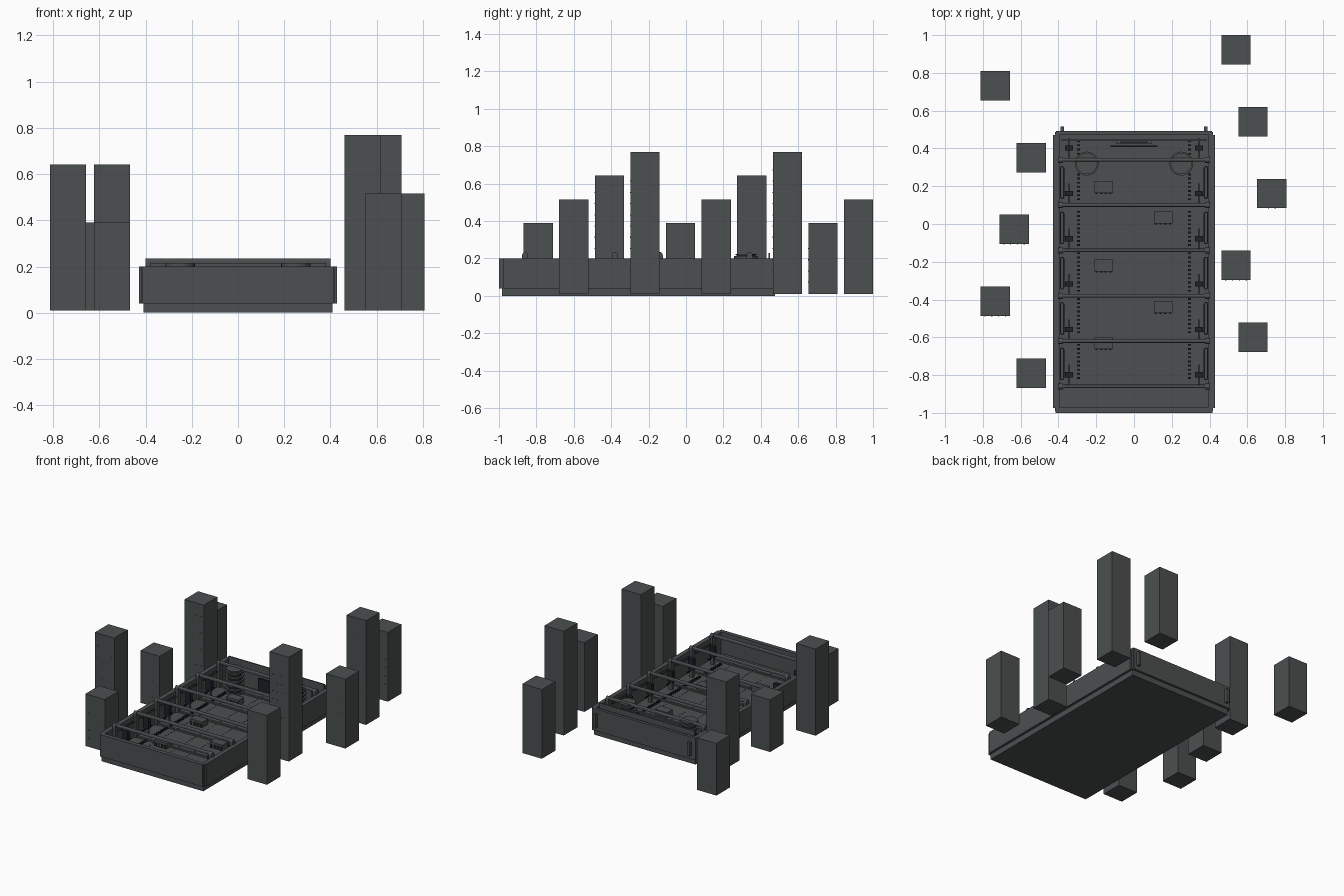
import bpy, bmesh, math, random
from mathutils import Matrix

if "Cube" in bpy.data.objects:
    bpy.data.objects.remove(bpy.data.objects["Cube"])
random.seed(4)


def material(name, rgb):
    m = bpy.data.materials.new(name)
    m.diffuse_color = (*rgb, 1)
    m.use_nodes = True
    m.node_tree.nodes["Principled BSDF"].inputs["Base Color"].default_value = m.diffuse_color
    return m


GREY = material("slate grey", (0.072, 0.080, 0.079))
DARK = material("blue black", (0.013, 0.015, 0.022))


def finish(name, bm, mat):
    mesh = bpy.data.meshes.new(name)
    bm.to_mesh(mesh)
    bm.free()
    mesh.materials.append(mat)
    ob = bpy.data.objects.new(name, mesh)
    bpy.context.collection.objects.link(ob)
    return ob


def boxes(name, spans, mat=GREY):
    """One object made of boxes given as (x0, x1, y0, y1, z0, z1)."""
    bm = bmesh.new()
    for x0, x1, y0, y1, z0, z1 in spans:
        m = Matrix.Translation(((x0 + x1) / 2, (y0 + y1) / 2, (z0 + z1) / 2))
        m = m @ Matrix.Diagonal((x1 - x0, y1 - y0, z1 - z0, 1))
        bmesh.ops.create_cube(bm, size=1, matrix=m)
    return finish(name, bm, mat)


def mirrored(spans):
    """The given boxes plus their copies across x = 0."""
    return spans + [(-b, -a, *rest) for a, b, *rest in spans]


def discs(name, items, mat):
    """Stacked upright discs given as (x, y, z0, z1, radius)."""
    bm = bmesh.new()
    for x, y, z0, z1, r in items:
        bmesh.ops.create_cone(bm, cap_ends=True, segments=32, radius1=r, radius2=r,
                              depth=z1 - z0, matrix=Matrix.Translation((x, y, (z0 + z1) / 2)))
    ob = finish(name, bm, mat)
    for p in ob.data.polygons:
        p.use_smooth = abs(p.normal.z) < 0.5
    return ob


# tray shell
boxes("base_slab", [(-0.41, 0.41, -0.985, 0.475, 0.0, 0.045)])
boxes("side_walls", mirrored([(0.395, 0.412, -0.985, 0.475, 0.04, 0.2),
                              (0.412, 0.428, -0.975, 0.47, 0.04, 0.2)]))
boxes("front_wall", [(-0.415, 0.415, -1.0, -0.97, 0.04, 0.2)])
boxes("back_wall", [(-0.412, 0.412, 0.47, 0.492, 0.04, 0.2)])
boxes("back_strips", mirrored([(0.37, 0.39, 0.49, 0.515, 0.07, 0.17)]))
boxes("back_inner_panel", [(-0.385, 0.385, 0.44, 0.45, 0.04, 0.228)])
boxes("corner_posts", mirrored([(0.395, 0.418, y, y + 0.02, 0.04, 0.2) for y in (-0.99, 0.468)]))

# arched cross frames with rounded tops seen from the side
RIBS = [0.34 - 0.24 * i for i in range(6)]


def rib_bar(name, y, x0, x1, z0, z1, half):
    bm = bmesh.new()
    pts = [(y - half, z0), (y + half, z0)]
    pts += [(y + half * math.cos(a), z1 - half + half * math.sin(a))
            for a in [math.pi * i / 8 for i in range(9)]]
    face = bm.faces.new([bm.verts.new((x0, py, pz)) for py, pz in pts])
    ext = bmesh.ops.extrude_face_region(bm, geom=[face])
    bmesh.ops.translate(bm, vec=(x1 - x0, 0, 0),
                        verts=[v for v in ext["geom"] if isinstance(v, bmesh.types.BMVert)])
    bmesh.ops.recalc_face_normals(bm, faces=bm.faces)
    return finish(name, bm, GREY)


for i, y in enumerate(RIBS):
    rib_bar(f"cross_bar_{i}", y, -0.4, 0.4, 0.213, 0.234, 0.009)
    for side, x in (("left", -0.4), ("right", 0.376)):
        rib_bar(f"rib_post_{side}_{i}", y, x, x + 0.024, 0.04, 0.234, 0.016)
boxes("floor_ribs", [(-0.395, 0.395, y - 0.008, y + 0.008, 0.045, 0.055) for y in RIBS])

# long loops along the inner sides of each bay
for i, y in enumerate(RIBS[:5]):
    for side, sx in (("left", -1), ("right", 1)):
        curve = bpy.data.curves.new("side_loop", "CURVE")
        curve.dimensions = "3D"
        curve.bevel_depth, curve.bevel_resolution = 0.003, 1
        sp = curve.splines.new("POLY")
        ring = []
        for k in range(12):
            a = math.pi * (k if k < 6 else k - 1) / 5
            off = 0.075 if k < 6 else -0.075
            ring.append((sx * 0.381 + 0.009 * math.cos(a), y - 0.12 + off + 0.009 * math.sin(a), 0.17))
        sp.points.add(len(ring) - 1)
        for p, co in zip(sp.points, ring):
            p.co = (*co, 1)
        sp.use_cyclic_u = True
        curve.materials.append(GREY)
        ob = bpy.data.objects.new(f"side_loop_{side}_{i}", curve)
        bpy.context.collection.objects.link(ob)

# dark clamps, rods and stud rows
boxes("side_clamps", mirrored([(0.322, 0.364, y + 0.048, y + 0.076, 0.1, 0.18) for y in RIBS]), DARK)
boxes("side_rods", mirrored([(0.342, 0.347, y + 0.01, y + 0.115, 0.09, 0.1) for y in RIBS]), DARK)
boxes("clamp_feet", mirrored([(0.33, 0.356, y + 0.052, y + 0.072, 0.04, 0.1) for y in RIBS]))
boxes("stud_rows", mirrored([(0.285, 0.303, y, y + 0.009, 0.045, 0.056)
                             for y in [-0.82 + 0.022 * k for k in range(58)]
                             if min(abs(y - r) for r in RIBS) > 0.02]), DARK)
boxes("floor_dots", mirrored([(x, x + 0.006, -0.92 + 0.03 * k, -0.914 + 0.03 * k, 0.045, 0.048)
                              for x in (0.06, 0.23) for k in range(44)]))

# low boxes on the floor with small feet
PADS = [(-0.16, 0.195), (0.155, 0.035), (-0.16, -0.22), (0.155, -0.44), (-0.16, -0.63)]
boxes("floor_boxes", [(x - 0.05, x + 0.05, y - 0.032, y + 0.032, 0.045, 0.085) for x, y in PADS])
boxes("floor_box_feet", [(x - 0.045 + 0.025 * k, x - 0.033 + 0.025 * k, y - 0.037, y - 0.032, 0.045, 0.07)
                         for x, y in PADS for k in range(4)], DARK)

# coil stacks near the back
for side, x in (("left", -0.25), ("right", 0.25)):
    discs(f"coil_rings_{side}", [(x, 0.32, 0.05 + 0.03 * k, 0.062 + 0.03 * k, 0.063) for k in range(6)], GREY)
    discs(f"coil_core_{side}", [(x, 0.32, 0.045, 0.218, 0.05)], DARK)
    discs(f"coil_cap_{side}", [(x, 0.32, 0.218, 0.224, 0.056)], GREY)

# slotted bars in front of the back panel
boxes("back_bar", [(-0.125, 0.125, 0.408, 0.416, 0.045, 0.15)], DARK)
boxes("back_slot", [(-0.095, 0.095, 0.426, 0.44, 0.1, 0.16)])
boxes("back_slot_line", [(-0.075, 0.075, 0.43, 0.436, 0.16, 0.163)], DARK)

# free standing towers, left and right alternating, with a few tiny windows
HALF = 0.078
HEIGHTS = [0.39, 0.515, 0.642, 0.77]
XS = [-0.545, 0.63, -0.735, 0.54, -0.635, 0.73]
windows = []
for i in range(10):
    x, y, top = XS[i % 6], -0.79 + 0.1903 * i, HEIGHTS[i % 4]
    boxes(f"tower_{i}", [(x - HALF, x + HALF, y - HALF, y + HALF, 0.01, top)])
    for row in range(int((top - 0.1) / 0.06)):
        for col in range(4):
            if random.random() < 0.4:
                wx, wz = x - 0.054 + 0.036 * col, 0.07 + 0.06 * row
                windows.append((wx - 0.003, wx + 0.003, y - HALF - 0.001, y - HALF + 0.002, wz, wz + 0.006))
boxes("tower_windows", windows)
